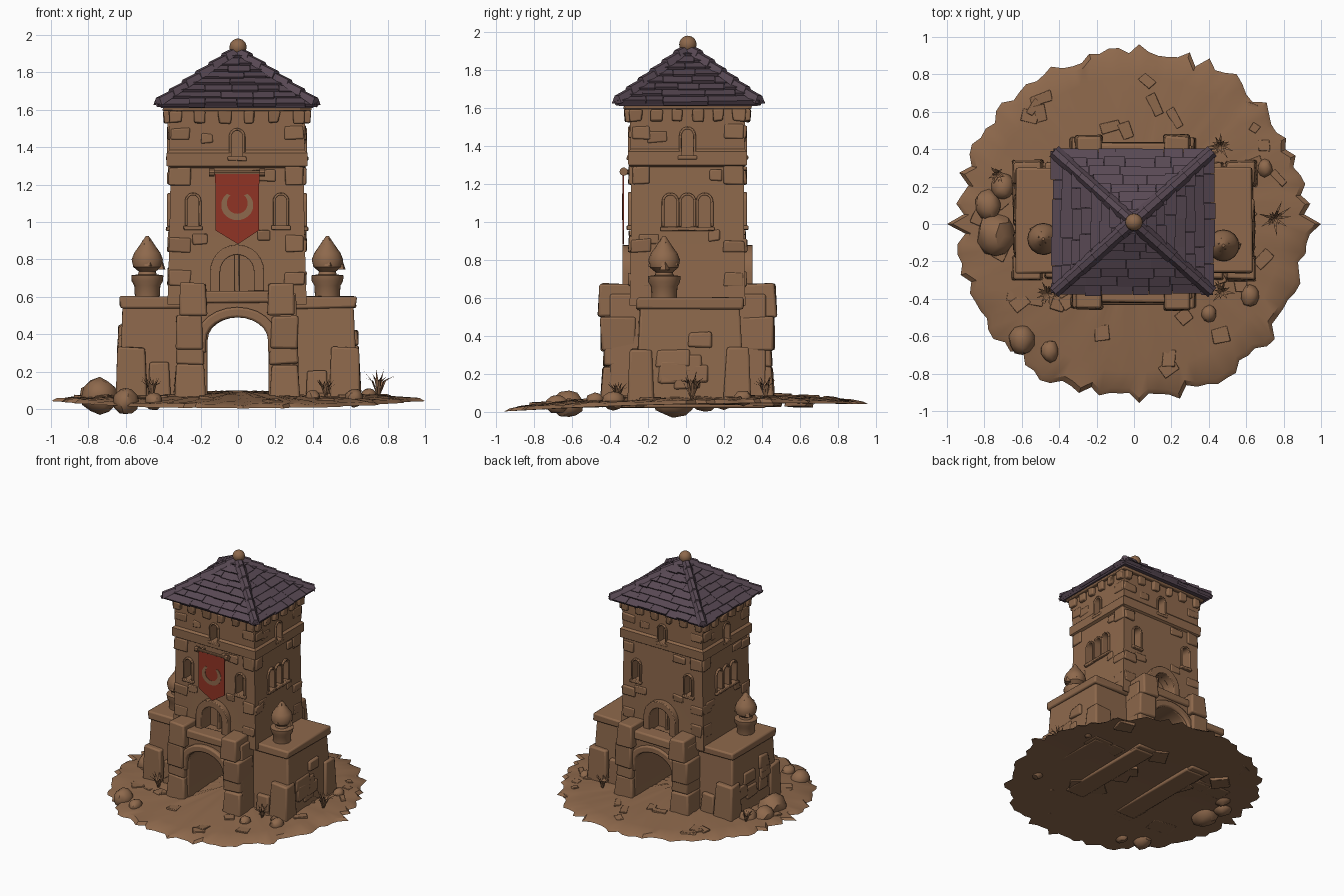
import bpy, bmesh, math, random
from mathutils import Vector, Matrix

random.seed(7)
rnd = random.uniform
if "Cube" in bpy.data.objects:
    bpy.data.objects.remove(bpy.data.objects["Cube"])
made = []


def material(name, rgb):
    m = bpy.data.materials.new(name)
    m.use_nodes = True
    m.diffuse_color = (*rgb, 1)
    m.node_tree.nodes["Principled BSDF"].inputs["Base Color"].default_value = (*rgb, 1)
    return m


STONE = material("warm sandstone", (0.27, 0.14, 0.072))
SLATE = material("purple slate", (0.098, 0.066, 0.088))
CLOTH = material("red cloth", (0.28, 0.034, 0.018))


def finish(bm, name, mat=STONE, bevel=0.0):
    bmesh.ops.recalc_face_normals(bm, faces=bm.faces)
    me = bpy.data.meshes.new(name)
    bm.to_mesh(me)
    bm.free()
    me.materials.append(mat)
    ob = bpy.data.objects.new(name, me)
    bpy.context.collection.objects.link(ob)
    if bevel:
        mod = ob.modifiers.new("worn edges", 'BEVEL')
        mod.width, mod.segments, mod.limit_method = bevel, 2, 'ANGLE'
    made.append(ob)
    return ob


def bridge(bm, rings):
    """Skin a list of equal point rings and close both ends."""
    rows = [[bm.verts.new(p) for p in r] for r in rings]
    n = len(rows[0])
    for a, b in zip(rows, rows[1:]):
        for i in range(n):
            bm.faces.new((a[i], a[(i + 1) % n], b[(i + 1) % n], b[i]))
    bm.faces.new(rows[0][::-1])
    bm.faces.new(rows[-1])


def rect(cx, cy, hx, hy, z):
    return [Vector((cx + a * hx, cy + b * hy, z)) for a, b in ((-1, -1), (1, -1), (1, 1), (-1, 1))]


def block(bm, cx, cy, hx, hy, z0, z1, flare=0.0, M=Matrix(), jit=0.006):
    rings = [rect(cx, cy, hx + flare, hy + flare, z0), rect(cx, cy, hx, hy, z1)]
    bridge(bm, [[M @ (p + Vector((rnd(-jit, jit), rnd(-jit, jit), rnd(-jit, jit)))) for p in r] for r in rings])


def prism(bm, pts, y0, y1, M=Matrix()):
    bridge(bm, [[M @ Vector((x, y, z)) for x, z in pts] for y in (y0, y1)])


def arch(w, z0, spring, rise, n=12):
    arc = [(-w * math.cos(math.pi * i / n), spring + rise * math.sin(math.pi * i / n)) for i in range(n + 1)]
    return [(-w, z0)] + arc + [(w, z0)]


def band(bm, w, t, z0, spring, rise, y0, y1, M):
    prism(bm, arch(w + t, z0, spring, rise + t) + arch(w, z0, spring, rise)[::-1], y0, y1, M)


def side(k):
    return Matrix.Translation((-0.005, 0.008, 0)) @ Matrix.Rotation(k * math.pi / 2, 4, 'Z')


# Ground: a thin ragged mound
def ground_z(x, y):
    r2 = min(1, x * x + y * y)
    return 0.03 + 0.02 * y + 0.022 * x * x + 0.062 * (1 - r2)


bm = bmesh.new()
N = 110
edge = [rnd(0.9, 0.975) for _ in range(N)]
edge[0] = edge[N // 2] = 1.0
rings = []
for f, top in ((0.2, 0), (0.7, 0), (1, 0), (0.97, 1), (0.85, 1), (0.65, 1), (0.4, 1), (0.15, 1)):
    ring = []
    for i, e in enumerate(edge):
        a = math.tau * i / N
        r = f * (e if f > 0.9 else 0.93)
        x, y = r * math.cos(a), r * math.sin(a)
        low = 0.02 + 0.02 * y + 0.022 * x * x + 0.02 * (1 - r * r)
        ring.append(Vector((x, y, ground_z(x, y) + rnd(-0.004, 0.006) if top else low)))
    rings.append(ring)
bridge(bm, rings)
finish(bm, "ground")

# Flat paving stones on and under the ground
bm = bmesh.new()
for i in range(34):
    a, r = rnd(0, math.tau), rnd(0.5, 0.85)
    x, y = r * math.cos(a), r * math.sin(a)
    M = Matrix.Translation((x, y, ground_z(x, y))) @ Matrix.Rotation(rnd(0, 3), 4, 'Z')
    block(bm, 0, 0, rnd(0.02, 0.06), rnd(0.02, 0.05), -0.02, 0.008, 0, M)
for i in range(9):
    M = Matrix.Translation((rnd(-0.6, 0.6), rnd(-0.4, 0.6), 0.04)) @ Matrix.Rotation(rnd(0, 3), 4, 'Z')
    block(bm, 0, 0, rnd(0.06, 0.1), rnd(0.05, 0.08), -0.012, 0.02, 0, M)
finish(bm, "paving_stones", bevel=0.004)

# Boulders
bm = bmesh.new()
for x, y, s in ((-0.74, -0.06, 0.1), (-0.78, 0.1, 0.07), (-0.6, -0.62, 0.07), (-0.7, 0.2, 0.06),
                (0.62, -0.38, 0.05), (-0.45, -0.68, 0.05), (0.7, 0.3, 0.04), (0.4, -0.48, 0.04)):
    M = Matrix.Translation((x, y, ground_z(x, y))) @ Matrix.Diagonal((s, s * 1.2, s, 1))
    for v in bmesh.ops.create_icosphere(bm, subdivisions=2, radius=1, matrix=M)["verts"]:
        v.co += Vector((rnd(-1, 1), rnd(-1, 1), rnd(-1, 1))) * s * 0.09
finish(bm, "boulders")

# Grass tufts
bm = bmesh.new()
for x, y, s in ((0.75, 0.03, 0.13), (0.46, 0.42, 0.1), (-0.46, -0.37, 0.1), (0.47, -0.36, 0.09), (-0.73, 0.27, 0.08)):
    for i in range(14):
        a = math.tau * i / 14 + rnd(-0.2, 0.2)
        d, w = Vector((math.cos(a), math.sin(a), 0)), Vector((-math.sin(a), math.cos(a), 0)) * 0.007
        base, lean = Vector((x, y, ground_z(x, y) - 0.01)), rnd(0.2, 0.7)
        mid = base + d * s * lean * 0.5 + Vector((0, 0, s * 0.7))
        tip = base + d * s * lean * 1.2 + Vector((0, 0, s * rnd(0.8, 1.2)))
        v = [bm.verts.new(p) for p in (base - w, base + w, mid + w, mid - w, tip)]
        bm.faces.new((v[0], v[1], v[2], v[3]))
        bm.faces.new((v[3], v[2], v[4]))
finish(bm, "grass_tufts")

# Gatehouse with a passage from front to back
bm = bmesh.new()
prism(bm, [(-0.31, 0.62), (-0.33, 0.02)] + arch(0.162, 0.02, 0.37, 0.12) + [(0.33, 0.02), (0.31, 0.62)], -0.4, 0.42)
finish(bm, "gatehouse", bevel=0.01)

# Gate arches, pillars and cap blocks
bm = bmesh.new()
for k, out in ((0, -0.44), (2, -0.43)):
    M = side(k)
    band(bm, 0.165, 0.055, 0.3, 0.37, 0.12, out, -0.38, M)
    block(bm, 0, -0.36, 0.2, 0.065, 0.565, 0.63, 0, M)
    for s in (-1, 1):
        block(bm, s * 0.253, -0.36, 0.072, 0.085, 0.03, 0.24, 0.014, M)
        block(bm, s * 0.25, -0.36, 0.067, 0.078, 0.24, 0.42, 0.008, M)
        block(bm, s * 0.255, -0.365, 0.072, 0.092, 0.32, 0.5, 0.0, M)
        block(bm, s * 0.235, -0.365, 0.065, 0.095, 0.5, 0.675, 0.01, M)
finish(bm, "gate_stonework", bevel=0.012)

# Side wings with coping and corner buttresses
bm = bmesh.new()
for s in (-1, 1):
    block(bm, s * 0.45, 0.02, 0.165, 0.265, 0.04, 0.55, 0.025)
    block(bm, s * 0.455, 0.02, 0.178, 0.282, 0.54, 0.6)
    for y, h in ((-0.235, 0.33), (0.27, 0.34)):
        block(bm, s * 0.57, y, 0.075, 0.06, 0.04, h, 0.012)
        block(bm, s * 0.42, y, 0.05, 0.055, 0.04, h - rnd(0.05, 0.15), 0.01)
    for i in range(7):
        z = rnd(0.1, 0.4)
        block(bm, s * 0.6, rnd(-0.14, 0.18), 0.04, rnd(0.05, 0.09), z, z + rnd(0.08, 0.12), 0.006)
finish(bm, "side_wings", bevel=0.012)

# Tower shaft, with windows cut into it
bm = bmesh.new()
shaft = ((0.56, 0.372, 0.305), (0.9, 0.362, 0.298), (1.29, 0.355, 0.296), (1.3, 0.376, 0.312),
         (1.37, 0.376, 0.314), (1.385, 0.36, 0.3), (1.6, 0.366, 0.304))
bridge(bm, [rect(-0.005, 0.008, hx, hy, z) for z, hx, hy in shaft])
tower = finish(bm, "tower")
cut, frames = bmesh.new(), bmesh.new()
for k in range(4):
    M, front = side(k), k % 2 == 0
    d = 0.298 if front else 0.358
    # across, half width, bottom, spring
    holes = [(0, 0.03, 1.35, 1.455)]
    holes += [(-0.235, 0.03, 0.98, 1.11), (0.235, 0.03, 0.98, 1.11)] if front else \
             [(u, 0.032, 0.975, 1.105) for u in (-0.09, 0, 0.09)]
    for u, w, z0, zs in holes:
        P = M @ Matrix.Translation((u, 0, 0))
        prism(cut, arch(w, z0, zs, w * 1.1), -d - 0.1, -d + 0.06, P)
        band(frames, w, 0.014, z0, zs, w * 1.1, -d - 0.016, -d + 0.02, P)
        block(frames, u, -d, w + 0.02, 0.022, z0 - 0.022, z0, 0, M, 0.002)
    if front:
        prism(cut, arch(0.09, 0.62, 0.74, 0.09), -d - 0.1, -d + 0.07, M)
        band(frames, 0.09, 0.055, 0.6, 0.735, 0.09, -d - 0.045, -d + 0.02, M)
        block(frames, 0, -d + 0.06, 0.012, 0.02, 0.6, 0.83, 0, M, 0.002)
finish(frames, "window_frames", bevel=0.005)
cutter = finish(cut, "window_cutter")
made.remove(cutter)
cutter.hide_render = True
mod = tower.modifiers.new("windows", 'BOOLEAN')
mod.operation, mod.solver, mod.object = 'DIFFERENCE', 'EXACT', cutter
bpy.context.view_layer.objects.active = tower
bpy.ops.object.modifier_apply(modifier=mod.name)
bpy.data.objects.remove(cutter)

# Raised wall stones, quoins and corbels under the eaves
bm = bmesh.new()
for k in range(4):
    M, front = side(k), k % 2 == 0
    d, half = (0.3, 0.36) if front else (0.36, 0.3)
    for i in range(6):
        u = (i / 5 * 2 - 1) * (half - 0.03)
        block(bm, u, -d - 0.004, rnd(0.026, 0.036), 0.028, 1.53, 1.595, -0.004, M)
    for s in (-1, 1):
        for z in (0.66, 0.84, 1.2, 1.44):
            block(bm, s * (half - 0.055), -d + 0.008, rnd(0.045, 0.058), 0.018, z, z + rnd(0.06, 0.1), 0, M)
    for u, z in ((0.15, 1.22), (-0.16, 1.42), (0.14, 0.9), (-0.2, 0.88)):
        block(bm, u, -d + 0.008, rnd(0.03, 0.06), 0.016, z, z + 0.055, 0, M)
block(bm, -0.005, 0.008, 0.395, 0.335, 1.59, 1.615)
finish(bm, "wall_stones", bevel=0.008)

# Roof: core, slate rows and hip ridges
HX, HY, Z0, Z1 = 0.415, 0.37, 1.625, 1.91
bm = bmesh.new()
C = Vector((-0.005, 0.012, 0))
bridge(bm, [rect(C.x, C.y, HX * f, HY * f, z) for f, z in ((0.98, 1.61), (1, Z0), (0.02, Z1))])
ROWS = 8
for k in range(4):
    M = Matrix.Translation(C) @ Matrix.Rotation(k * math.pi / 2, 4, 'Z')
    hw, d = (HX, HY) if k % 2 == 0 else (HY, HX)
    nrm = Vector((0, -(Z1 - Z0), d)).normalized()

    def on_slope(u, t, lift):
        lim = hw * (1 - t)
        return M @ (Vector((max(-lim, min(lim, u)), -d * (1 - t), Z0 + (Z1 - Z0) * t)) + nrm * lift)

    for r in range(ROWS):
        t0, t1 = r / ROWS - 0.02, min(0.98, (r + 1) / ROWS + 0.02)
        u = -hw * (1 - t0)
        while u < hw * (1 - t0):
            w, up, dip = rnd(0.08, 0.17), rnd(0.016, 0.026), rnd(-0.015, 0.015)
            low = [on_slope(a, t, -0.004) for a, t in ((u, t0 + dip), (u + w, t0 + dip), (u + w, t1), (u, t1))]
            top = [on_slope(a, t, h) for a, t, h in
                   ((u, t0 + dip, up), (u + w, t0 + dip, up), (u + w, t1, 0.004), (u, t1, 0.004))]
            bridge(bm, [low, top])
            u += w + 0.002
for sx in (-1, 1):
    for sy in (-1, 1):
        a, b = C + Vector((sx * HX * 1.02, sy * HY * 1.02, Z0)), C + Vector((0, 0, Z1))
        across = (b - a).cross(Vector((0, 0, 1))).normalized()
        for i in range(6):
            p, q = a.lerp(b, i / 6), a.lerp(b, (i + 1.15) / 6 if i < 5 else 1)
            w = across * rnd(0.032, 0.04)
            bridge(bm, [[e - w, e + w, e + w * 0.4 + Vector((0, 0, h)), e - w * 0.4 + Vector((0, 0, h))]
                        for e, h in ((p, 0.04), (q, 0.026))])
finish(bm, "roof", SLATE)

# Finial ball
bm = bmesh.new()
bmesh.ops.create_icosphere(bm, subdivisions=3, radius=0.046, matrix=Matrix.Translation((0, 0.01, 1.935)))
finish(bm, "finial")

# Banner, pole and crescent
bm = bmesh.new()
prism(bm, [(-0.122, 1.265), (-0.12, 0.955), (0, 0.882), (0.112, 0.955), (0.114, 1.265)], -0.335, -0.327)
finish(bm, "banner", CLOTH)
bm = bmesh.new()
arc = [math.radians(130 + 280 * i / 20) for i in range(21)]
outer = [(0.086 * math.cos(a) - 0.004, 1.09 + 0.08 * math.sin(a)) for a in arc]
inner = [(0.056 * math.cos(a) - 0.004, 1.1 + 0.056 * math.sin(a)) for a in arc]
prism(bm, outer + inner[::-1], -0.338, -0.334)
finish(bm, "banner_crescent")
bm = bmesh.new()
for x, r, h in ((-0.005, 0.012, 0.29), (-0.14, 0.022, 0.03), (0.13, 0.022, 0.03)):
    bmesh.ops.create_cone(bm, cap_ends=True, segments=10, radius1=r, radius2=r, depth=h,
                          matrix=Matrix.Translation((x, -0.328, 1.265)) @ Matrix.Rotation(math.pi / 2, 4, 'Y'))
for x in (-0.1, 0.09):
    block(bm, x, -0.305, 0.01, 0.025, 1.255, 1.275)
finish(bm, "banner_pole")

# Urns holding layered buds
bm = bmesh.new()
POT = ((0.595, 0.066), (0.66, 0.07), (0.685, 0.084), (0.715, 0.086), (0.72, 0.05), (0.735, 0.045),
       (0.76, 0.075), (0.8, 0.084), (0.835, 0.07), (0.87, 0.045), (0.925, 0.008))
for x, y in ((0.478, -0.115), (-0.485, -0.08)):
    bridge(bm, [[Vector((x + r * math.cos(math.tau * i / 16), y + r * math.sin(math.tau * i / 16), z))
                 for i in range(16)] for z, r in POT])
    for i in range(11):
        a, z, r = i * 2.4, 0.765 + 0.009 * i, 0.07 - 0.005 * i
        M = Matrix.Translation((x + r * math.cos(a), y + r * math.sin(a), z + 0.02)) @ Matrix.Rotation(a, 4, 'Z')
        bmesh.ops.create_cone(bm, cap_ends=True, segments=5, radius1=0.028, radius2=0.002, depth=0.075, matrix=M)
finish(bm, "urns")

bpy.ops.object.select_all(action='DESELECT')
for ob in made:
    ob.select_set(True)
bpy.context.view_layer.objects.active = made[0]
bpy.ops.object.shade_smooth_by_angle(angle=math.radians(35))
